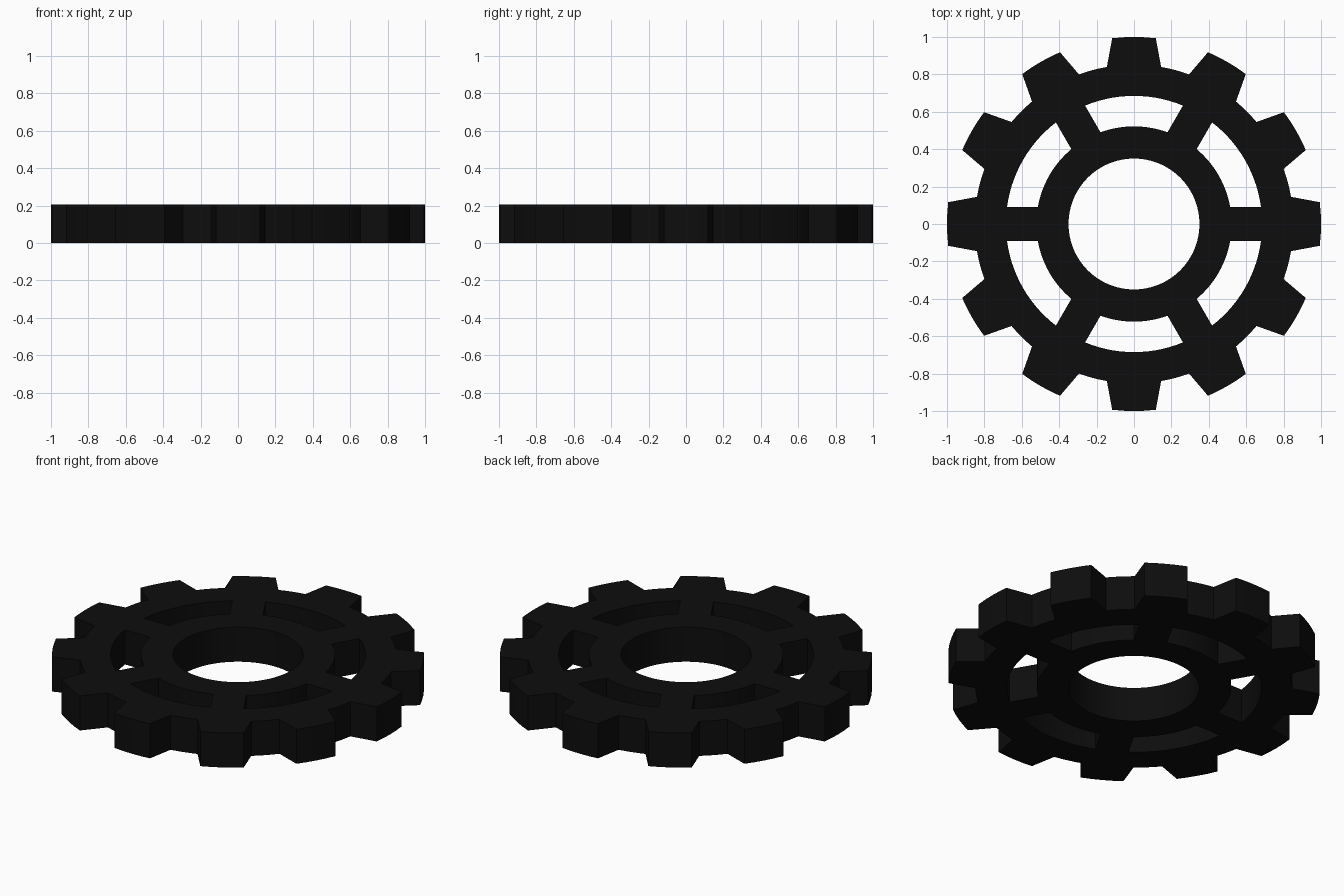
import bpy, bmesh
from math import radians, cos, sin, asin, pi

if "Cube" in bpy.data.objects:
    bpy.data.objects.remove(bpy.data.objects["Cube"])

THICK = 0.205
R_TIP, R_ROOT = 1.0, 0.852
R_RIM_IN, R_HUB, R_BORE = 0.685, 0.522, 0.35
TEETH, SPOKES, SPOKE_HALF = 12, 6, 0.09
TIP_HALF, ROOT_HALF = radians(6.7), radians(9.8)


def arc(r, a0, a1, n):
    return [(r * cos(a0 + (a1 - a0) * i / n), r * sin(a0 + (a1 - a0) * i / n))
            for i in range(n + 1)]


# Toothed outline: tapered tooth, then root arc to the next tooth
outline = []
pitch = 2 * pi / TEETH
for t in range(TEETH):
    c = t * pitch
    outline += arc(R_TIP, c - TIP_HALF, c + TIP_HALF, 4)
    outline += arc(R_ROOT, c + ROOT_HALF, c + pitch - ROOT_HALF, 4)

# Centre bore
loops = [outline, arc(R_BORE, 0, 2 * pi, 96)[:-1]]

# Windows between parallel-sided spokes
step = 2 * pi / SPOKES
a_out, a_in = asin(SPOKE_HALF / R_RIM_IN), asin(SPOKE_HALF / R_HUB)
for s in range(SPOKES):
    a, b = s * step, (s + 1) * step
    loops.append(arc(R_RIM_IN, a + a_out, b - a_out, 14)
                 + arc(R_HUB, b - a_in, a + a_in, 14))

# Fill the flat profile and extrude it to a solid
bm = bmesh.new()
for pts in loops:
    vs = [bm.verts.new((x, y, 0)) for x, y in pts]
    for i, v in enumerate(vs):
        bm.edges.new((v, vs[(i + 1) % len(vs)]))
bmesh.ops.triangle_fill(bm, edges=bm.edges[:], use_beauty=True, normal=(0, 0, 1))
ext = bmesh.ops.extrude_face_region(bm, geom=bm.faces[:], use_keep_orig=True)
top = [g for g in ext["geom"] if isinstance(g, bmesh.types.BMVert)]
bmesh.ops.translate(bm, verts=top, vec=(0, 0, THICK))
bmesh.ops.recalc_face_normals(bm, faces=bm.faces[:])

mesh = bpy.data.meshes.new("gear_wheel")
bm.to_mesh(mesh)
bm.free()
gear = bpy.data.objects.new("gear_wheel", mesh)
bpy.context.collection.objects.link(gear)

# Black finish
mat = bpy.data.materials.new("black")
mat.diffuse_color = (0.004, 0.004, 0.004, 1)
mat.use_nodes = True
mat.node_tree.nodes["Principled BSDF"].inputs["Base Color"].default_value = mat.diffuse_color
mesh.materials.append(mat)

# Smooth round walls, sharp corners
bpy.context.view_layer.objects.active = gear
gear.select_set(True)
bpy.ops.object.shade_smooth_by_angle(angle=radians(25))
